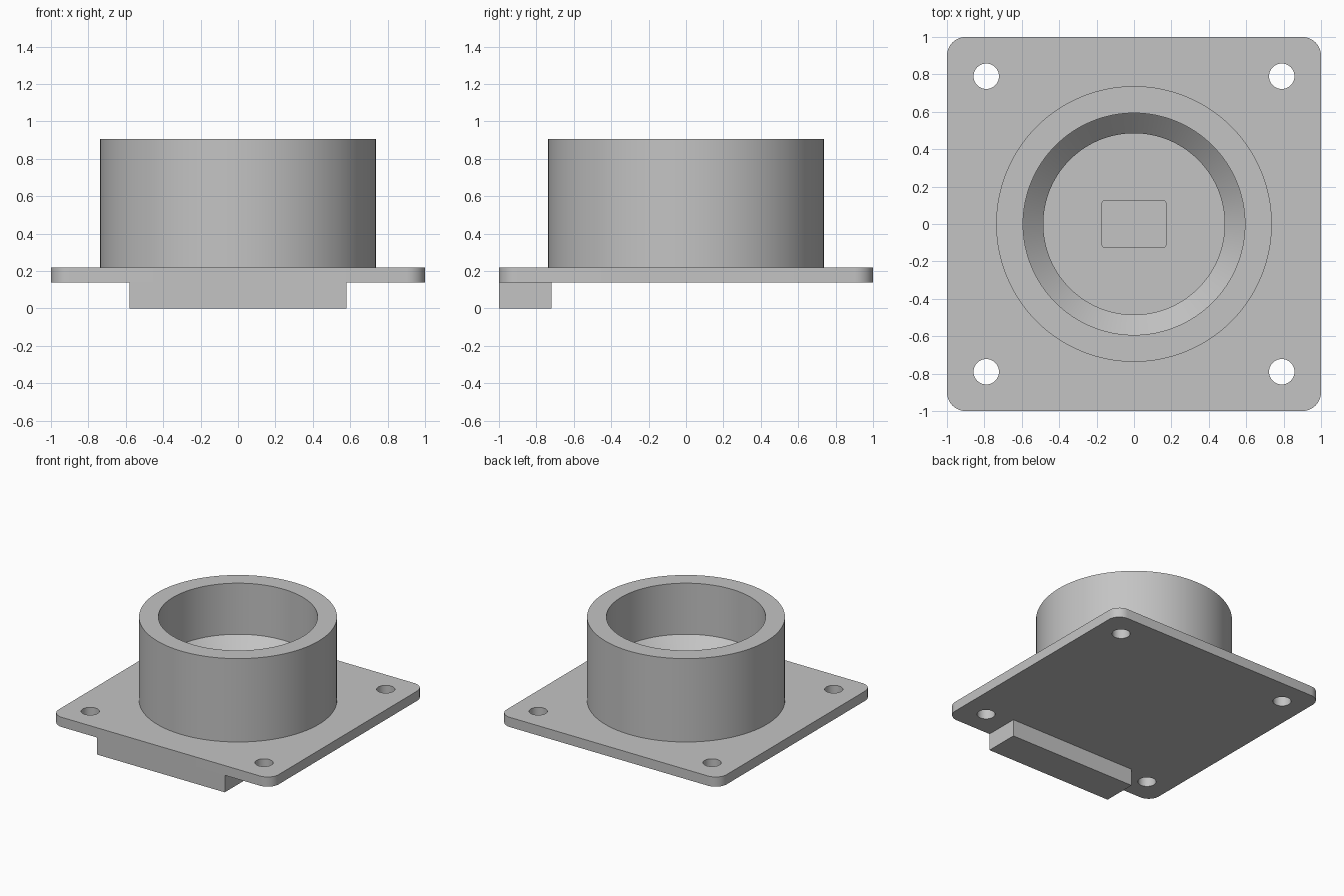
import bpy
import bmesh
from math import pi, cos, sin

if "Cube" in bpy.data.objects:
    bpy.data.objects.remove(bpy.data.objects["Cube"], do_unlink=True)

grey = bpy.data.materials.new("light_grey")
grey.use_nodes = True
COLOUR = (0.55, 0.55, 0.55, 1)
grey.diffuse_color = COLOUR
grey.node_tree.nodes["Principled BSDF"].inputs["Base Color"].default_value = COLOUR

PLATE_LOW, PLATE_TOP, RIM = 0.14, 0.22, 0.905


def make_object(name, bm):
    bmesh.ops.recalc_face_normals(bm, faces=bm.faces)
    mesh = bpy.data.meshes.new(name)
    bm.to_mesh(mesh)
    bm.free()
    mesh.materials.append(grey)
    obj = bpy.data.objects.new(name, mesh)
    bpy.context.collection.objects.link(obj)
    return obj


def prism(name, outline, low, high):
    """Extrude a flat outline between two heights."""
    bm = bmesh.new()
    base = bm.faces.new([bm.verts.new((x, y, low)) for x, y in outline])
    top = bmesh.ops.extrude_face_region(bm, geom=[base])["geom"]
    verts = [v for v in top if isinstance(v, bmesh.types.BMVert)]
    bmesh.ops.translate(bm, verts=verts, vec=(0, 0, high - low))
    return make_object(name, bm)


def rounded_rect(half_x, half_y, radius, steps):
    points = []
    for corner, (sx, sy) in enumerate([(1, 1), (-1, 1), (-1, -1), (1, -1)]):
        for i in range(steps + 1):
            a = (corner + i / steps) * pi / 2
            points.append((sx * (half_x - radius) + radius * cos(a),
                           sy * (half_y - radius) + radius * sin(a)))
    return points


def circle(cx, cy, radius, count):
    return [(cx + radius * cos(2 * pi * i / count),
             cy + radius * sin(2 * pi * i / count)) for i in range(count)]


def lathe(name, profile, count):
    """Spin a closed radius/height profile about z."""
    bm = bmesh.new()
    rings = []
    for i in range(count):
        a = 2 * pi * i / count
        rings.append([bm.verts.new((r * cos(a), r * sin(a), z)) for r, z in profile])
    n = len(profile)
    for i in range(count):
        here, there = rings[i], rings[(i + 1) % count]
        for j in range(n):
            k = (j + 1) % n
            bm.faces.new((here[j], there[j], there[k], here[k]))
    return make_object(name, bm)


def smooth(obj):
    bpy.ops.object.select_all(action="DESELECT")
    obj.select_set(True)
    bpy.context.view_layer.objects.active = obj
    bpy.ops.object.shade_smooth_by_angle(angle=pi / 6)


def cut(target, cutter):
    mod = target.modifiers.new(cutter.name, "BOOLEAN")
    mod.operation = "DIFFERENCE"
    mod.solver = "EXACT"
    mod.object = cutter
    bpy.context.view_layer.objects.active = target
    bpy.ops.object.modifier_apply(modifier=mod.name)
    bpy.data.objects.remove(cutter, do_unlink=True)


# Mounting plate with rounded corners, four bolt holes and a shallow pocket
plate = prism("mounting_plate", rounded_rect(1, 1, 0.1, 10), PLATE_LOW, PLATE_TOP)
for sx in (-1, 1):
    for sy in (-1, 1):
        cut(plate, prism("bolt_hole", circle(0.79 * sx, 0.79 * sy, 0.068, 40), 0, 0.5))
cut(plate, prism("pocket", rounded_rect(0.17, 0.125, 0.01, 3), PLATE_TOP - 0.04, 0.5))
smooth(plate)

# Round collar with a stepped, tapered bore
collar = lathe("collar", [(0.593, RIM), (0.737, RIM), (0.737, PLATE_TOP - 0.02),
                          (0.485, PLATE_TOP - 0.02), (0.485, 0.38), (0.593, 0.485)], 128)
smooth(collar)

# Locating bar under the front edge
prism("front_bar", [(-0.58, -1), (0.58, -1), (0.58, -0.72), (-0.58, -0.72)], 0, PLATE_LOW)
